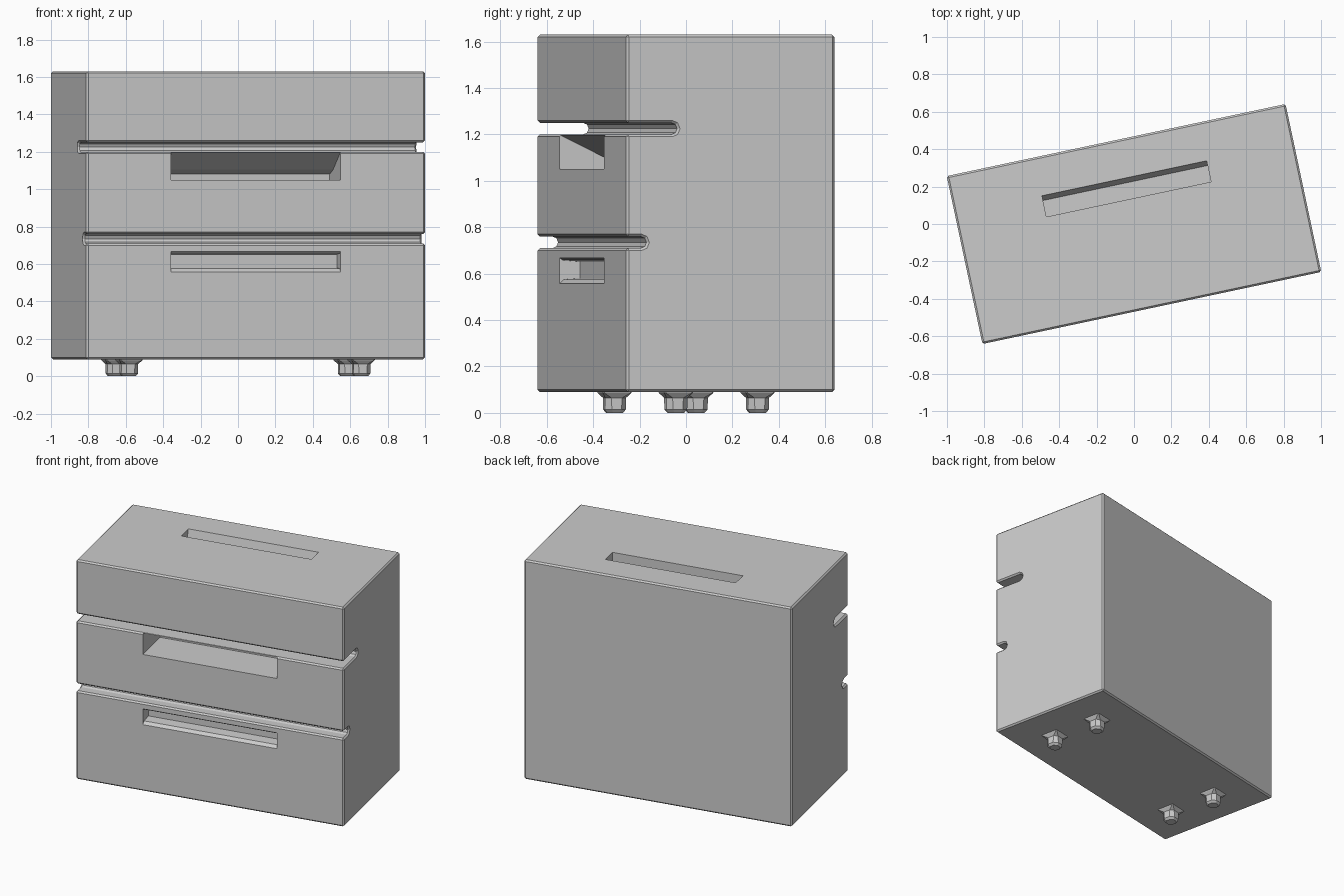
import bpy, bmesh, math

if "Cube" in bpy.data.objects:
    bpy.data.objects.remove(bpy.data.objects["Cube"])

TURN = math.radians(12)      # whole cabinet stands turned about z
HW, HD = 0.926, 0.459        # half width, half depth
Z0, Z1 = 0.09, 1.63
F = -HD                      # front plane


def finish(name, bm):
    bmesh.ops.recalc_face_normals(bm, faces=bm.faces[:])
    me = bpy.data.meshes.new(name)
    bm.to_mesh(me)
    bm.free()
    ob = bpy.data.objects.new(name, me)
    ob.rotation_euler.z = TURN
    bpy.context.collection.objects.link(ob)
    return ob


def prism(name, profile, half):
    """Extrude a (y, z) profile across x."""
    bm = bmesh.new()
    face = bm.faces.new([bm.verts.new((-half, y, z)) for y, z in profile])
    ext = bmesh.ops.extrude_face_region(bm, geom=[face])
    for v in ext["geom"]:
        if isinstance(v, bmesh.types.BMVert):
            v.co.x = half
    return finish(name, bm)


def groove(z0, z1, depth):
    """Slot with rounded inner end, listed from its lower lip to its upper lip."""
    r, zc = (z1 - z0) / 2, (z0 + z1) / 2
    arc = [(F + depth - r + r * math.cos(a), zc + r * math.sin(a))
           for a in (math.radians(d) for d in (-90, -45, 0, 45, 90))]
    return [(F, z0)] + arc + [(F, z1)]


# Cabinet body: side profile with two drawer gaps
profile = [(HD, Z1), (HD, Z0), (F, Z0)]
profile += groove(0.71, 0.76, 0.09) + groove(1.20, 1.25, 0.225) + [(F, Z1)]
body = prism("cabinet_body", profile, HW)
bev = body.modifiers.new("edge_chamfer", "BEVEL")
bev.width, bev.segments = 0.01, 1
bev.limit_method, bev.angle_limit = "ANGLE", math.radians(60)

# Finger pulls in the drawers and slot in the top
e = 0.02
cutters = [
    prism("upper_pull_cutter", [(F - e, 1.05), (F + 0.28, 1.05), (F + 0.28, 1.08),
                                (F + 0.19, 1.105), (F, 1.199), (F - e, 1.209)], 0.463),
    prism("lower_pull_cutter", [(F - e, 0.557), (F, 0.557), (F + 0.02, 0.575), (F + 0.09, 0.58),
                                (F + 0.09, 0.652), (F + 0.015, 0.658), (F, 0.668), (F - e, 0.668)], 0.463),
    prism("top_slot_cutter", [(0.135, Z1 + e), (0.135, 1.53), (0.224, 1.53),
                              (0.25, Z1), (0.25, Z1 + e)], 0.45),
]
for c in cutters:
    c.hide_render = True
    c.display_type = "WIRE"
    m = body.modifiers.new(c.name, "BOOLEAN")
    m.operation, m.solver, m.object = "DIFFERENCE", "EXACT", c


# Feet: square flange tapering to a chamfered octagonal peg
def ring(bm, cx, cy, half, cut, z):
    a, b = half, half - cut
    pts = [(a, -b), (a, b), (b, a), (-b, a), (-a, b), (-a, -b), (-b, -a), (b, -a)]
    return [bm.verts.new((cx + x, cy + y, z)) for x, y in pts]


for sx in (-1, 1):
    for sy in (-1, 1):
        bm = bmesh.new()
        rings = [ring(bm, sx * 0.635, sy * 0.18, h, c, z) for h, c, z in
                 ((0.065, 0.006, 0.092), (0.062, 0.006, 0.085), (0.046, 0.022, 0.065),
                  (0.046, 0.025, 0.015), (0.034, 0.02, 0.0))]
        for lo, hi in zip(rings, rings[1:]):
            for i in range(8):
                j = (i + 1) % 8
                bm.faces.new((lo[i], lo[j], hi[j], hi[i]))
        bm.faces.new(rings[0])
        bm.faces.new(rings[-1])
        finish(f"foot_{'right' if sx > 0 else 'left'}_{'back' if sy > 0 else 'front'}", bm)
